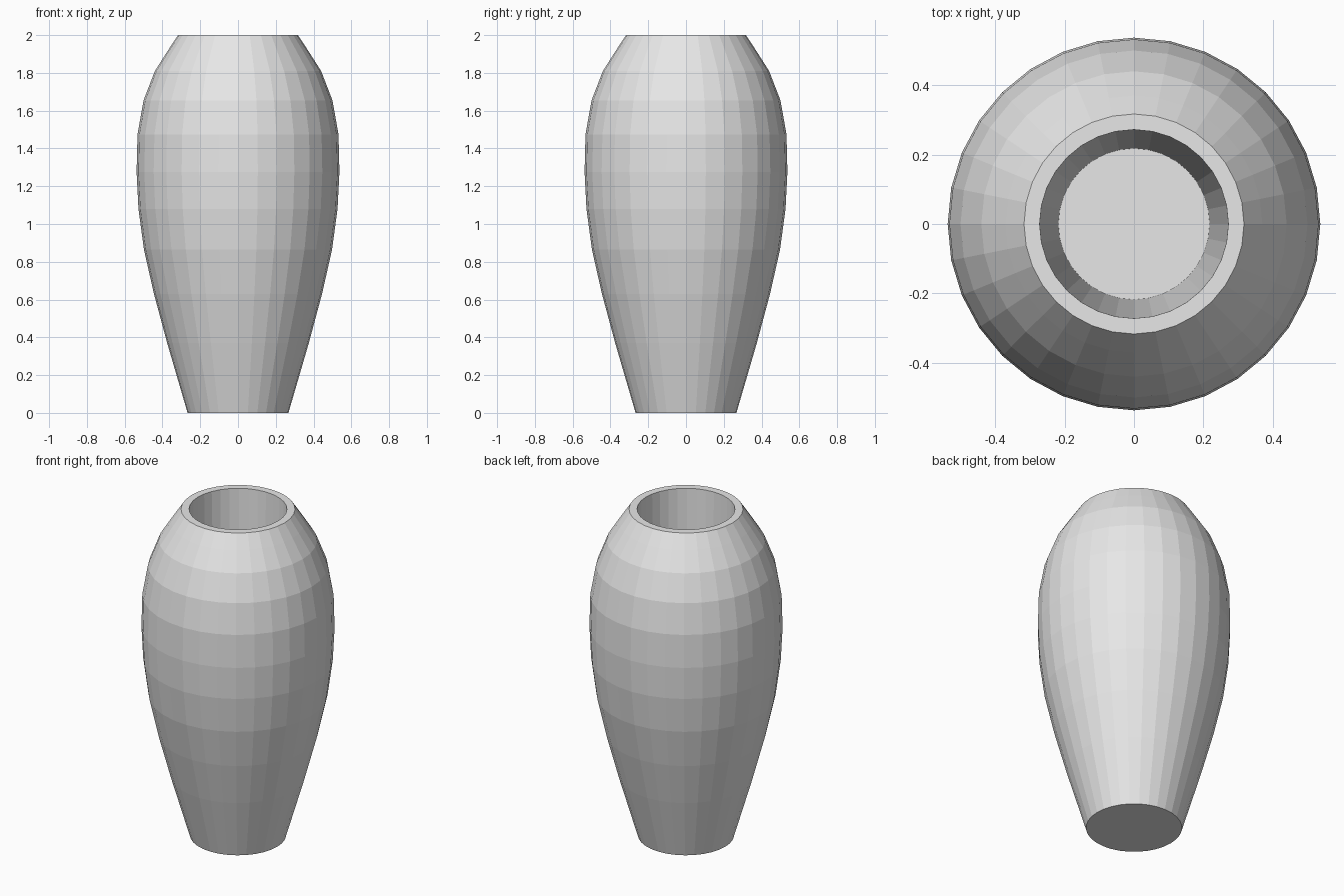
import bpy, bmesh, math

SIDES = 32

cube = bpy.data.objects.get("Cube")
if cube:
    bpy.data.objects.remove(cube, do_unlink=True)

# One plain grey for the whole vase
grey = bpy.data.materials.new("light_grey")
grey.use_nodes = True
colour = (0.8, 0.8, 0.8, 1.0)
grey.diffuse_color = colour
grey.node_tree.nodes["Principled BSDF"].inputs["Base Color"].default_value = colour

# Radius and height: outer wall upwards, flat rim, tapered inside down to the floor
outer = [(0.267, 0), (0.375, 0.37), (0.445, 0.63), (0.498, 0.865), (0.527, 1.08),
         (0.537, 1.275), (0.532, 1.475), (0.5, 1.655), (0.44, 1.81), (0.37, 1.92),
         (0.317, 2)]
inner = [(0.272, 2), (0.218, 0.06)]


def lathe(name, profile):
    """Spin a profile about z, closing both ends with flat caps."""
    bm = bmesh.new()
    rings = []
    for radius, z in profile:
        angles = [2 * math.pi * i / SIDES for i in range(SIDES)]
        rings.append([bm.verts.new((radius * math.cos(a), radius * math.sin(a), z))
                      for a in angles])
    for low, high in zip(rings, rings[1:]):
        for i in range(SIDES):
            j = (i + 1) % SIDES
            bm.faces.new((low[i], low[j], high[j], high[i]))
    bm.faces.new(rings[0][::-1])
    bm.faces.new(rings[-1])
    bmesh.ops.recalc_face_normals(bm, faces=bm.faces)
    mesh = bpy.data.meshes.new(name)
    bm.to_mesh(mesh)
    bm.free()
    mesh.materials.append(grey)
    obj = bpy.data.objects.new(name, mesh)
    bpy.context.collection.objects.link(obj)
    return obj


lathe("vase", outer + inner)
